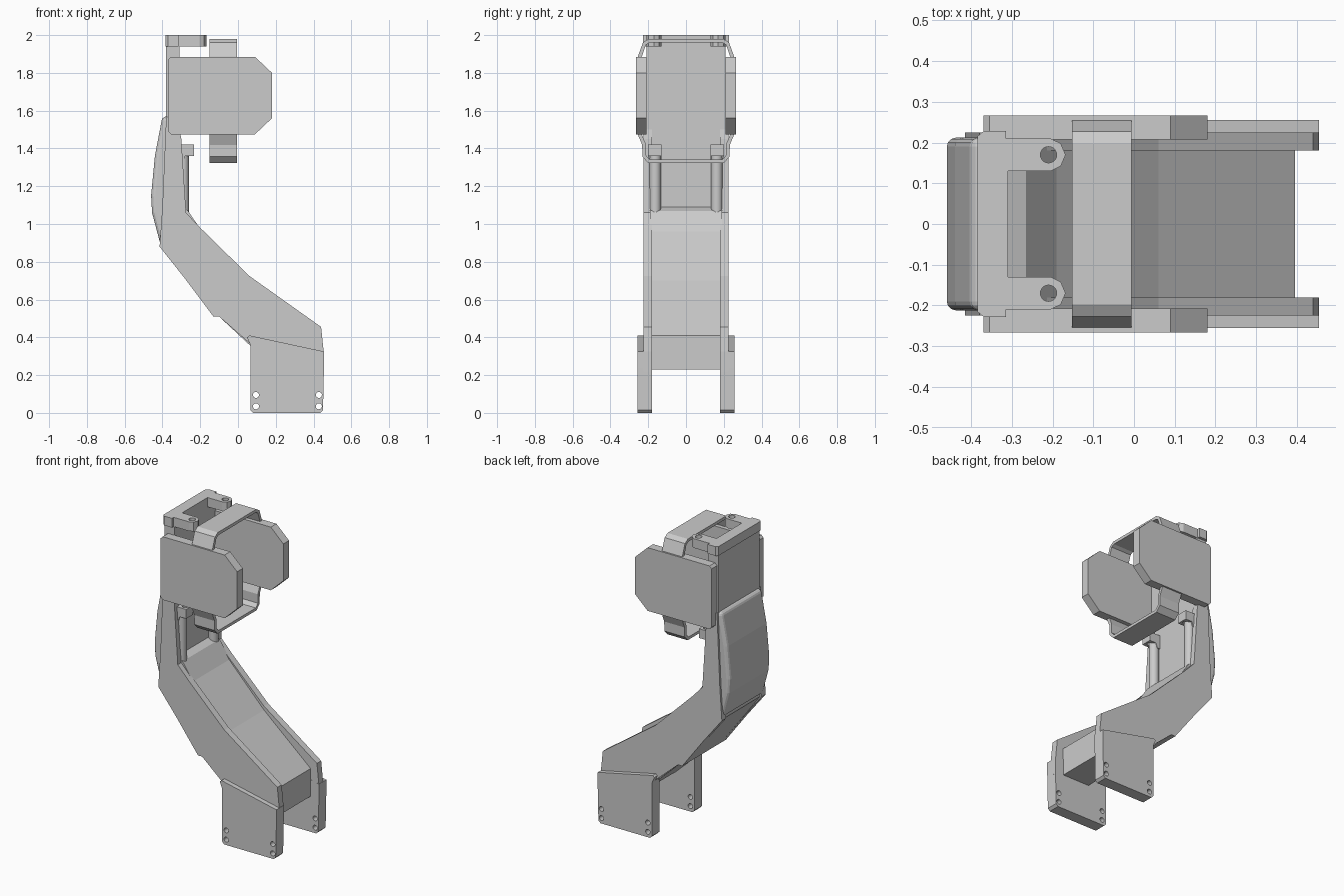
import bpy
import bmesh
from mathutils import Matrix, Vector

cube = bpy.data.objects.get("Cube")
if cube:
    bpy.data.objects.remove(cube, do_unlink=True)

grey = bpy.data.materials.new("plain grey")
grey.use_nodes = True
colour = (0.6, 0.6, 0.6, 1)
grey.diffuse_color = colour
grey.node_tree.nodes["Principled BSDF"].inputs["Base Color"].default_value = colour


def finish(name, bm, smooth=False):
    bmesh.ops.recalc_face_normals(bm, faces=bm.faces)
    mesh = bpy.data.meshes.new(name)
    bm.to_mesh(mesh)
    bm.free()
    mesh.materials.append(grey)
    obj = bpy.data.objects.new(name, mesh)
    bpy.context.collection.objects.link(obj)
    if smooth:
        bpy.ops.object.select_all(action="DESELECT")
        obj.select_set(True)
        bpy.context.view_layer.objects.active = obj
        bpy.ops.object.shade_smooth_by_angle()
    return obj


def prism(name, outline, low, high, axis="y"):
    """Extrude an outline: (x, z) along y, or (x, y) along z."""
    bm = bmesh.new()
    if axis == "y":
        verts = [bm.verts.new((a, low, b)) for a, b in outline]
        step = Vector((0, high - low, 0))
    else:
        verts = [bm.verts.new((a, b, low)) for a, b in outline]
        step = Vector((0, 0, high - low))
    face = bm.faces.new(verts)
    new = bmesh.ops.extrude_face_region(bm, geom=[face])["geom"]
    bmesh.ops.translate(bm, vec=step, verts=[v for v in new if isinstance(v, bmesh.types.BMVert)])
    return finish(name, bm)


def cylinder(name, centre, radius, length, axis="z", smooth=True):
    bm = bmesh.new()
    bmesh.ops.create_cone(bm, cap_ends=True, segments=20, radius1=radius, radius2=radius, depth=length)
    turn = Matrix.Rotation(1.570796, 4, "X") if axis == "y" else Matrix()
    bm.transform(Matrix.Translation(centre) @ turn)
    return finish(name, bm, smooth)


def bake(obj, cutters=()):
    """Fix the modifiers into the mesh and remove the cutters."""
    for cutter in cutters:
        cutter.hide_render = True
        mod = obj.modifiers.new("hole", "BOOLEAN")
        mod.operation = "DIFFERENCE"
        mod.solver = "EXACT"
        mod.object = cutter
    graph = bpy.context.evaluated_depsgraph_get()
    obj.data = bpy.data.meshes.new_from_object(obj.evaluated_get(graph))
    obj.modifiers.clear()
    for cutter in cutters:
        bpy.data.objects.remove(cutter, do_unlink=True)


def bevel(obj, width, segments):
    mod = obj.modifiers.new("bevel", "BEVEL")
    mod.width = width
    mod.segments = segments
    mod.limit_method = "ANGLE"
    mod.angle_limit = 1.0


def pair(name, outline, inner, outer):
    """Matching plates on both sides of the model."""
    return [prism("back_" + name, outline, inner, outer),
            prism("front_" + name, outline, -outer, -inner)]


# Curved arm: core between two side plates
prism("arm_core", [
    (-0.39, 1.2), (-0.31, 1.09), (-0.265, 1.07), (-0.19, 0.96), (0.06, 0.70),
    (0.395, 0.41), (0.395, 0.23), (0.2, 0.23), (-0.1, 0.51), (-0.13, 0.51),
    (-0.405, 0.88)], -0.19, 0.19)
pair("arm_side", [
    (-0.38, 1.57), (-0.32, 1.55), (-0.3, 1.45), (-0.275, 1.06), (-0.2, 0.98),
    (0.06, 0.725), (0.44, 0.455), (0.455, 0.31), (0.455, 0.22), (0.2, 0.22),
    (0.06, 0.37), (-0.1, 0.51), (-0.13, 0.51), (-0.28, 0.71), (-0.415, 0.88),
    (-0.4, 1.1)], 0.181, 0.225)

# Rounded cover on the rear of the arm
cover = prism("rear_cover", [
    (-0.34, 0.95), (-0.41, 0.89), (-0.455, 1.06), (-0.46, 1.15),
    (-0.44, 1.36), (-0.4, 1.57), (-0.34, 1.57)], -0.212, 0.212)
bevel(cover, 0.022, 3)
bake(cover)

# Upright wall and U-shaped top bracket with holed lugs
prism("upright_wall", [(-0.38, 1.0), (-0.31, 1.0), (-0.31, 1.97), (-0.38, 1.97)], -0.21, 0.21)
lug = [(-0.31, 0.21), (-0.205, 0.21), (-0.18, 0.198), (-0.168, 0.17),
       (-0.18, 0.142), (-0.205, 0.13), (-0.31, 0.13)]
half = [(-0.385, 0.215), (-0.37, 0.228), (-0.315, 0.228), (-0.315, 0.21)] + lug
bracket = prism("top_bracket", half + [(x, -y) for x, y in reversed(half)], 1.94, 2.0, "z")
bake(bracket, [cylinder("cutter", (-0.21, s * 0.17, 1.97), 0.02, 0.2, smooth=False) for s in (-1, 1)])

# Screw posts with square lugs inside the arm
for s, side in ((1, "back"), (-1, "front")):
    cylinder(side + "_post", (-0.29, s * 0.163, 1.2), 0.03, 0.34)
    low, high = sorted((s * 0.13, s * 0.2))
    clip = prism(side + "_post_lug", [(-0.32, 1.33), (-0.29, 1.33), (-0.28, 1.36), (-0.232, 1.36),
                                      (-0.232, 1.42), (-0.32, 1.42)], low, high)
    bake(clip, [cylinder("cutter", (-0.262, s * 0.165, 1.39), 0.018, 0.2, smooth=False)])

# Side pads with chamfered front corners
pair("pad", [
    (-0.37, 1.49), (-0.355, 1.475), (0.09, 1.475), (0.18, 1.56),
    (0.18, 1.80), (0.09, 1.885), (-0.355, 1.885), (-0.37, 1.87)], 0.208, 0.266)

# Strap looping around both pads
edge = [(0.195, 1.97), (0.22, 1.955), (0.245, 1.885), (0.245, 1.475),
        (0.222, 1.42), (0.222, 1.36), (0.195, 1.332)]
loop = edge + [(-y, z) for y, z in reversed(edge)]
bm = bmesh.new()
rows = [[bm.verts.new((x, y, z)) for y, z in loop] for x in (-0.152, -0.006)]
for i in range(len(loop)):
    j = (i + 1) % len(loop)
    bm.faces.new((rows[0][i], rows[0][j], rows[1][j], rows[1][i]))
strap = finish("strap", bm)
mod = strap.modifiers.new("thickness", "SOLIDIFY")
mod.thickness = 0.02
mod.offset = 0
bake(strap)

# Mounting feet with four bolt holes each
feet = pair("foot", [
    (0.065, 0.015), (0.08, 0), (0.435, 0), (0.45, 0.015), (0.455, 0.24),
    (0.455, 0.325), (0.06, 0.41), (0.048, 0.4), (0.065, 0.36)], 0.18, 0.256)
for foot in feet:
    y = 0.218 if foot.name.startswith("back") else -0.218
    bake(foot, [cylinder("cutter", (x, y, z), 0.016, 0.2, "y", False)
                for x in (0.095, 0.428) for z in (0.035, 0.095)])
